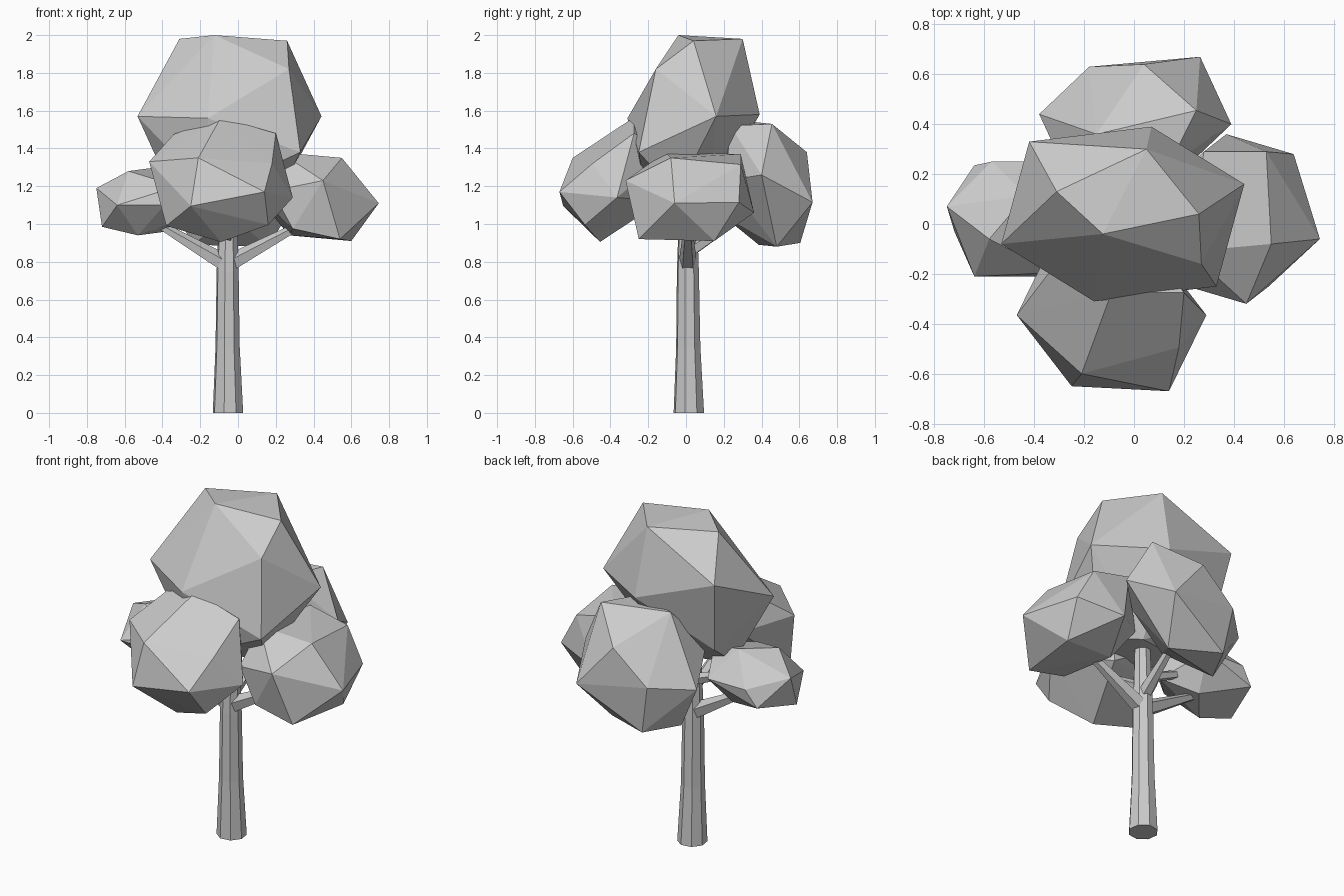
import bpy, bmesh
from mathutils import Vector

if "Cube" in bpy.data.objects:
    bpy.data.objects.remove(bpy.data.objects["Cube"])


def finish(name, bm):
    bmesh.ops.recalc_face_normals(bm, faces=bm.faces)
    mesh = bpy.data.meshes.new(name)
    bm.to_mesh(mesh)
    bm.free()
    obj = bpy.data.objects.new(name, mesh)
    bpy.context.collection.objects.link(obj)
    return obj


def clump(name, centre, arms):
    """Faceted leaf clump: hull of arms reaching both ways from its centre."""
    bm = bmesh.new()
    c = Vector(centre)
    for a in arms:
        for side in (1, -1):
            bm.verts.new(c + side * Vector(a))
    res = bmesh.ops.convex_hull(bm, input=bm.verts)
    inner = {v for v in res["geom_interior"] if isinstance(v, bmesh.types.BMVert)}
    bmesh.ops.delete(bm, geom=list(inner), context='VERTS')
    return finish(name, bm)


def limb(name, path, sides):
    """Tapered limb along (x, y, z, radius) stations."""
    bm = bmesh.new()
    pts = [Vector(p[:3]) for p in path]
    rings = []
    axis = (pts[-1] - pts[0]).normalized()
    turn = axis.to_track_quat('Z', 'Y')
    circle = bmesh.ops.create_circle(bm, segments=sides, radius=1)["verts"]
    unit = [v.co.copy() for v in circle]
    bmesh.ops.delete(bm, geom=circle, context='VERTS')
    for p, s in zip(pts, path):
        rings.append([bm.verts.new(p + turn @ (u * s[3])) for u in unit])
    for lo, hi in zip(rings, rings[1:]):
        for i in range(sides):
            j = (i + 1) % sides
            bm.faces.new((lo[i], lo[j], hi[j], hi[i]))
    bm.faces.new(rings[0])
    bm.faces.new(rings[-1])
    return finish(name, bm)


# Trunk
limb("trunk", [(-.053, .015, 0, .083), (-.055, .012, .35, .066),
               (-.055, .01, .75, .06), (-.05, .01, 1.3, .04)], 8)

# Branches
limb("left_branch", [(-.07, .01, .79, .048), (-.13, .01, .825, .045), (-.46, .02, 1.02, .018)], 5)
limb("right_branch", [(-.04, .01, .79, .048), (.02, .01, .825, .045), (.38, .01, 1.02, .018)], 5)
limb("back_branch", [(-.05, .02, .86, .04), (-.02, .3, 1.04, .02)], 5)
limb("front_branch", [(-.055, 0, .92, .035), (-.07, -.26, 1.1, .02)], 5)
limb("upper_left_branch", [(-.06, .02, .98, .035), (-.4, .05, 1.12, .018)], 5)

# Leaf clumps
clump("top_clump", (-.045, .04, 1.57),
      [(.487, .12, 0), (.115, .35, .01), (.375, -.29, -.19), (-.265, .09, .41),
       (-.08, -.08, .43), (.305, 0, .4), (.095, .26, .41), (.315, -.2, .25)])
clump("front_clump", (-.09, -.365, 1.235),
      [(-.12, -.235, .115), (.23, -.305, -.065), (-.16, -.285, -.14), (.38, 0, -.095),
       (0, .09, .33), (.29, .09, .245), (.25, -.17, -.24), (.27, -.13, .085)])
clump("right_clump", (.41, .02, 1.145),
      [(.335, -.08, -.035), (.14, -.1, .205), (.04, -.34, .085), (.13, -.27, -.225),
       (.23, .26, -.03), (.12, .27, .17), (-.19, -.13, .235)])
clump("left_clump", (-.48, .02, 1.12),
      [(-.27, .05, .07), (-.16, -.23, -.02), (-.1, -.08, .16), (.09, -.23, -.02),
       (.05, .095, .18), (-.24, -.05, -.135), (-.16, .215, -.08)])
clump("back_clump", (.005, .42, 1.21),
      [(.26, .25, -.095), (-.185, .21, -.02), (.245, .035, .32), (-.155, -.06, .33),
       (-.135, .185, -.31), (.385, -.02, .05), (.035, .22, .17)])
